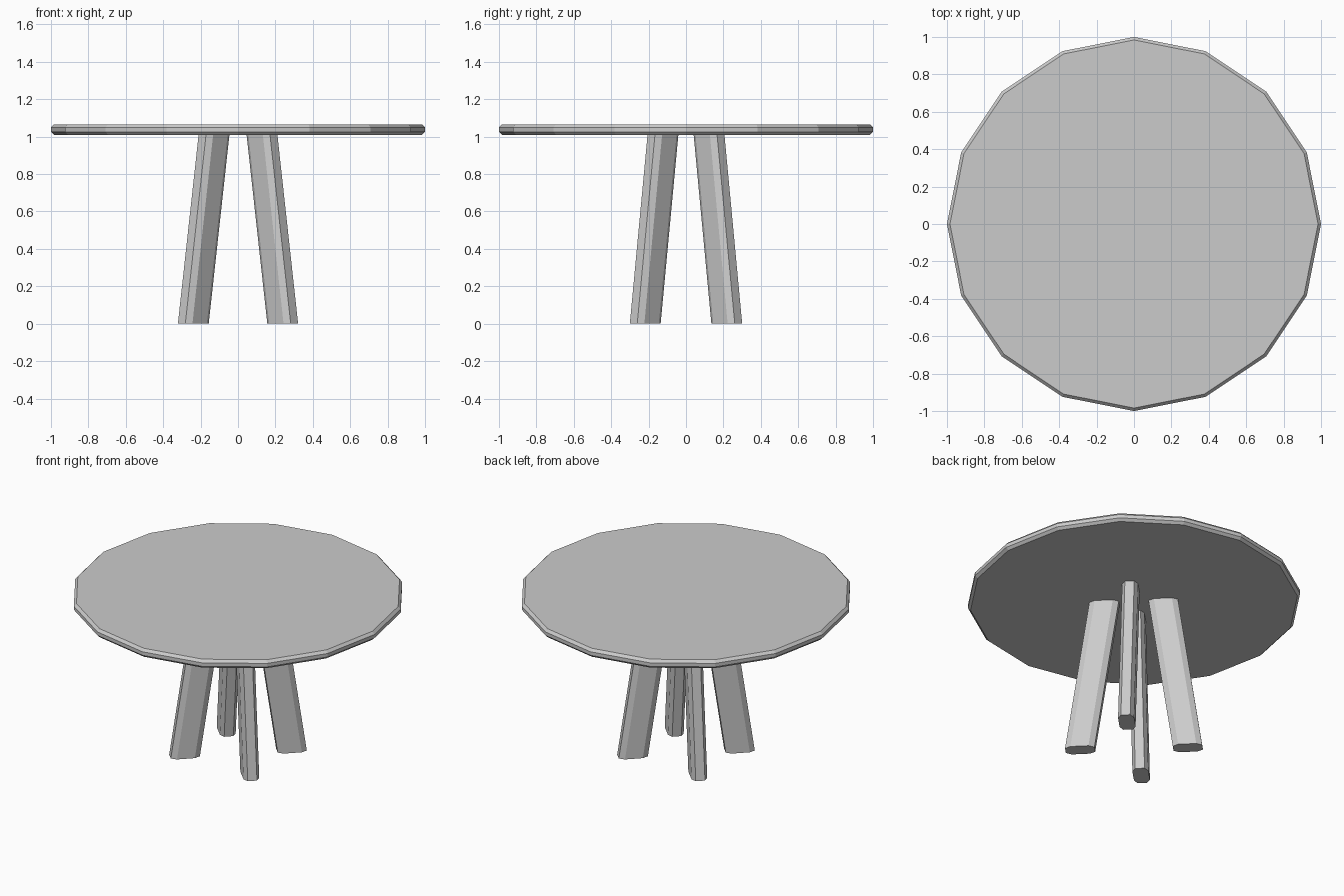
import bpy
import bmesh
import math
from mathutils import Vector

cube = bpy.data.objects.get("Cube")
if cube:
    bpy.data.objects.remove(cube, do_unlink=True)

# Single grey finish
grey = bpy.data.materials.new("plain grey")
grey.use_nodes = True
colour = (0.6, 0.6, 0.6, 1)
grey.diffuse_color = colour
grey.node_tree.nodes["Principled BSDF"].inputs["Base Color"].default_value = colour


def loft(name, rings):
    """Skin a stack of equal-length rings and cap both ends."""
    bm = bmesh.new()
    loops = [[bm.verts.new(p) for p in ring] for ring in rings]
    count = len(loops[0])
    for low, high in zip(loops, loops[1:]):
        for i in range(count):
            j = (i + 1) % count
            bm.faces.new((low[i], low[j], high[j], high[i]))
    bm.faces.new(loops[0][::-1])
    bm.faces.new(loops[-1])
    bmesh.ops.recalc_face_normals(bm, faces=bm.faces)
    mesh = bpy.data.meshes.new(name)
    bm.to_mesh(mesh)
    bm.free()
    mesh.materials.append(grey)
    obj = bpy.data.objects.new(name, mesh)
    bpy.context.collection.objects.link(obj)
    return obj


# Tabletop: sixteen-sided disc with chamfered rims
SIDES = 16
profile = [(0.984, 1.01), (1.0, 1.026), (1.0, 1.049), (0.984, 1.066)]
angles = [math.tau * i / SIDES for i in range(SIDES)]
loft("tabletop", [[(r * math.cos(a), r * math.sin(a), z) for a in angles]
                  for r, z in profile])

# Legs: chamfered planks set on the diagonals, leaning inwards
HALF_LONG, HALF_THICK = 0.0885, 0.048
CUT_LONG, CUT_THICK = 0.034, 0.02
FOOT, HEAD = Vector((0.239, 0.218, 0)), Vector((0.128, 0.123, 1.012))

a, b = HALF_LONG, HALF_THICK - CUT_THICK
c, d = HALF_LONG - CUT_LONG, HALF_THICK
section = [(a, -b), (a, b), (c, d), (-c, d), (-a, b), (-a, -b), (-c, -d), (c, -d)]

for front_back, sy in (("front", -1), ("back", 1)):
    for side, sx in (("left", 1), ("right", -1)):
        radial = Vector((sx, sy, 0)).normalized()
        across = Vector((-sy, sx, 0)).normalized()
        rings = []
        for end in (FOOT, HEAD):
            centre = Vector((end.x * sx, end.y * sy, end.z))
            rings.append([centre + radial * u + across * v for u, v in section])
        loft(f"{front_back}_{side}_leg", rings)
